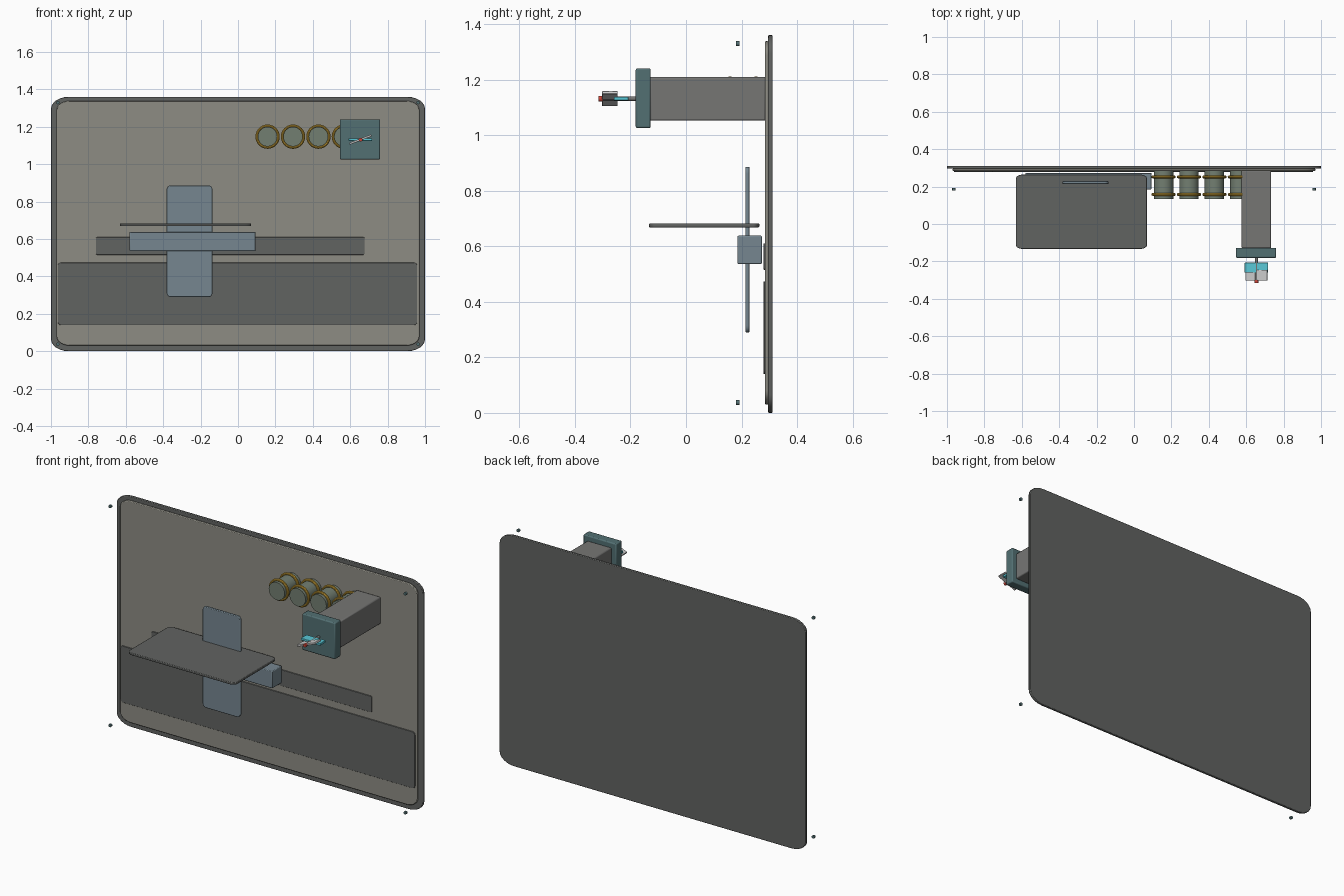
import bpy, bmesh, math
from mathutils import Vector, Matrix

if "Cube" in bpy.data.objects:
    bpy.data.objects.remove(bpy.data.objects["Cube"])


def material(name, r, g, b):
    m = bpy.data.materials.new(name)
    m.diffuse_color = (r, g, b, 1)
    m.use_nodes = True
    m.node_tree.nodes["Principled BSDF"].inputs["Base Color"].default_value = m.diffuse_color
    return m


DARK = material("dark_grey", 0.12, 0.125, 0.12)
STONE = material("warm_grey", 0.27, 0.265, 0.23)
STEEL = material("steel_grey", 0.18, 0.18, 0.175)
BLUE = material("blue_grey", 0.18, 0.24, 0.28)
TEAL = material("dark_teal", 0.085, 0.16, 0.17)
GREEN = material("green_grey", 0.17, 0.21, 0.165)
GOLD = material("gold", 0.6, 0.36, 0.04)
CYAN = material("cyan", 0.1, 0.58, 0.68)
RED = material("red", 0.6, 0.06, 0.04)


def finish(obj, mat):
    if mat:
        obj.data.materials.append(mat)
    bpy.ops.object.select_all(action='DESELECT')
    obj.select_set(True)
    bpy.context.view_layer.objects.active = obj
    bpy.ops.object.shade_smooth_by_angle(angle=math.radians(35))
    return obj


def slab(name, x, y, z, mat=None, corner=None, thin='y', bevel=0.0, tilt=0.0):
    """Box given by its ranges; corner = elliptical radii of the outline across the thin axis."""
    centre = Vector((sum(x) / 2, sum(y) / 2, sum(z) / 2))
    size = Vector((x[1] - x[0], y[1] - y[0], z[1] - z[0]))
    u, v, w = (size.x, size.z, size.y) if thin == 'y' else (size.x, size.y, size.z)
    pts = []
    for i, (su, sv) in enumerate([(1, 1), (-1, 1), (-1, -1), (1, -1)]):
        if not corner:
            pts.append((su * u / 2, sv * v / 2))
            continue
        ru, rv = corner
        for k in range(7):
            a = math.pi / 2 * (i + k / 6)
            pts.append((su * (u / 2 - ru) + ru * math.cos(a),
                        sv * (v / 2 - rv) + rv * math.sin(a)))
    bm = bmesh.new()
    face = bm.faces.new([bm.verts.new((p, q, -w / 2)) for p, q in pts])
    ext = bmesh.ops.extrude_face_region(bm, geom=[face])
    bmesh.ops.translate(bm, vec=(0, 0, w),
                        verts=[g for g in ext['geom'] if isinstance(g, bmesh.types.BMVert)])
    if thin == 'y':
        bm.transform(Matrix.Rotation(math.pi / 2, 4, 'X'))
    bmesh.ops.recalc_face_normals(bm, faces=bm.faces)
    mesh = bpy.data.meshes.new(name)
    bm.to_mesh(mesh)
    bm.free()
    obj = bpy.data.objects.new(name, mesh)
    bpy.context.collection.objects.link(obj)
    obj.location = centre
    obj.rotation_euler.y = tilt
    finish(obj, mat)
    if bevel:
        b = obj.modifiers.new("soft_edges", 'BEVEL')
        b.width, b.segments, b.limit_method = bevel, 2, 'ANGLE'
    return obj


def rod(name, x, y, z, radius, mat=None, sides=32):
    """Cylinder running along y."""
    bpy.ops.mesh.primitive_cylinder_add(vertices=sides, radius=radius, depth=y[1] - y[0],
                                        location=(x, sum(y) / 2, z),
                                        rotation=(math.pi / 2, 0, 0))
    bpy.context.object.name = name
    return finish(bpy.context.object, mat)


# Wall panel and its raised face
slab("back_panel", (-1, 1), (0.296, 0.311), (0, 1.36), DARK, (0.095, 0.065), bevel=0.003)
slab("front_panel", (-0.97, 0.97), (0.284, 0.297), (0.03, 1.338), STONE, (0.07, 0.05), bevel=0.004)

# Dark strips on the panel
slab("lower_strip", (-0.963, 0.958), (0.279, 0.286), (0.14, 0.473), DARK, (0.015, 0.018), bevel=0.002)
slab("upper_strip", (-0.76, 0.677), (0.279, 0.286), (0.515, 0.61), DARK, (0.01, 0.008), bevel=0.002)

# Shelf with its support bar and vertical plate
slab("shelf", (-0.632, 0.07), (-0.133, 0.264), (0.668, 0.682), DARK, (0.035, 0.022), 'z', 0.003)
slab("support_bar", (-0.58, 0.094), (0.185, 0.273), (0.536, 0.638), BLUE, bevel=0.004)
slab("vertical_plate", (-0.382, -0.136), (0.214, 0.229), (0.29, 0.886), BLUE, (0.02, 0.025), bevel=0.003)

# Row of canisters with gold rings
for i in range(4):
    cx = 0.158 + i * 0.136
    rod(f"canister_{i + 1}", cx, (0.135, 0.286), 1.147, 0.052, GREEN)
    for j, ry in enumerate((0.158, 0.252)):
        bpy.ops.mesh.primitive_torus_add(location=(cx, ry, 1.147), rotation=(math.pi / 2, 0, 0),
                                         major_radius=0.057, minor_radius=0.008,
                                         major_segments=40, minor_segments=10)
        bpy.context.object.name = f"canister_ring_{i + 1}_{j + 1}"
        finish(bpy.context.object, GOLD)

# Projecting arm and its head block
slab("arm", (0.575, 0.733), (-0.13, 0.286), (1.052, 1.21), STEEL, bevel=0.006)
slab("arm_head", (0.545, 0.76), (-0.181, -0.127), (1.025, 1.24), TEAL, bevel=0.006)

# Spindle with two blades and a red tip
rod("spindle", 0.655, (-0.305, -0.178), 1.131, 0.008, STEEL, 16)
slab("rear_blade", (0.592, 0.717), (-0.26, -0.207), (1.125, 1.138), CYAN, bevel=0.002)
slab("front_blade", (0.592, 0.717), (-0.302, -0.246), (1.126, 1.137), None, bevel=0.002,
     tilt=-math.radians(21))
rod("spindle_tip", 0.655, (-0.315, -0.3), 1.131, 0.01, RED, 16)

# Corner pins standing off the panel
for sx in (-1, 1):
    for pz in (0.037, 1.329):
        rod("corner_pin", sx * 0.963, (0.18, 0.192), pz, 0.009, TEAL, 16)
